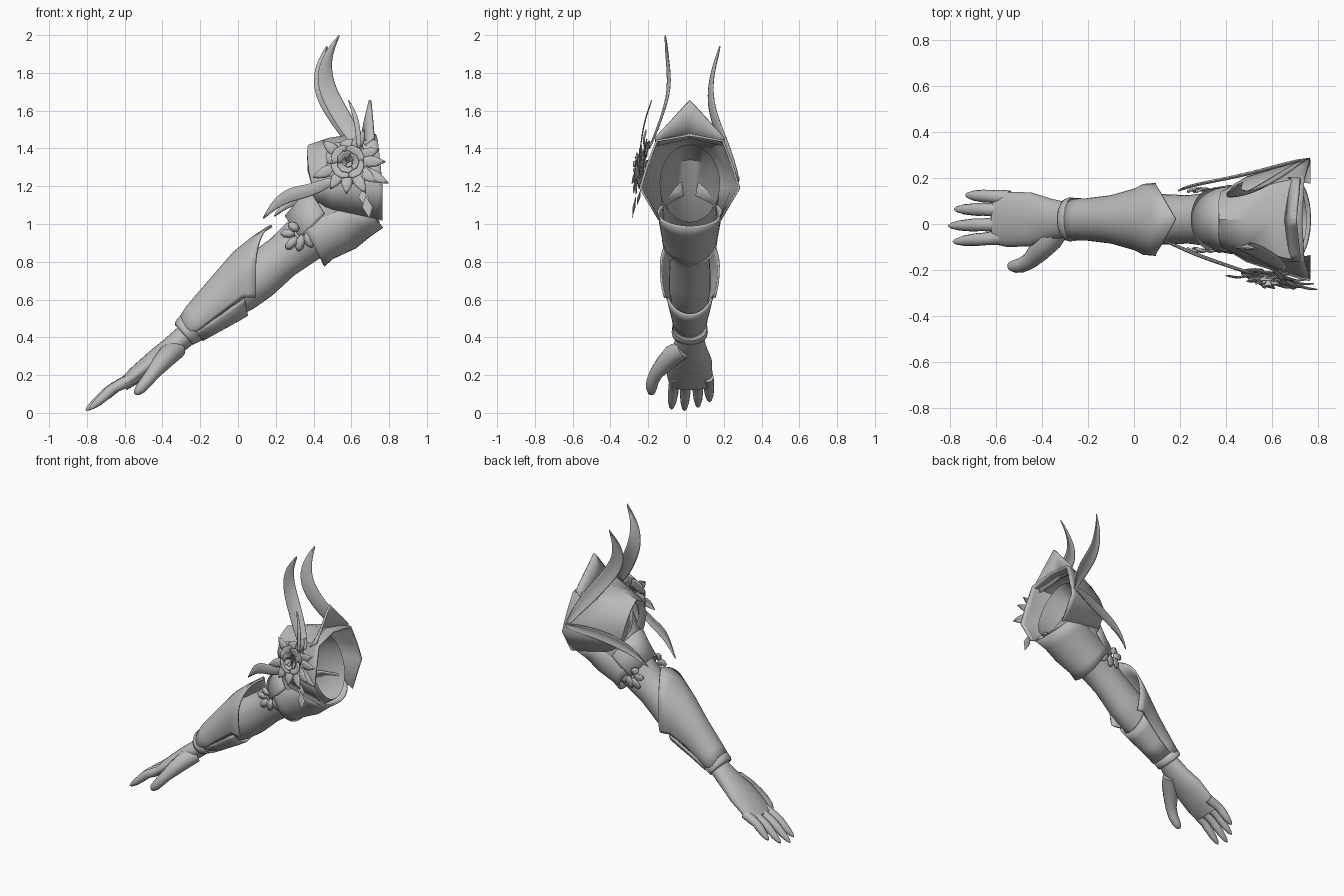
import bpy, bmesh, math
from mathutils import Vector

if "Cube" in bpy.data.objects:
    bpy.data.objects.remove(bpy.data.objects["Cube"])

grey = bpy.data.materials.new("plain grey")
grey.diffuse_color = (0.5, 0.5, 0.5, 1)
grey.use_nodes = True
grey.node_tree.nodes["Principled BSDF"].inputs["Base Color"].default_value = grey.diffuse_color
YC = 0.02


def finish(name, bm, thick=0.0, angle=35, subdiv=0):
    bmesh.ops.recalc_face_normals(bm, faces=bm.faces)
    me = bpy.data.meshes.new(name)
    bm.to_mesh(me)
    bm.free()
    me.materials.append(grey)
    ob = bpy.data.objects.new(name, me)
    bpy.context.collection.objects.link(ob)
    if subdiv:
        ob.modifiers.new("smooth", 'SUBSURF').levels = subdiv
        ob.modifiers["smooth"].render_levels = subdiv
    if thick:
        m = ob.modifiers.new("thickness", 'SOLIDIFY')
        m.thickness, m.offset = thick, 0
    bpy.ops.object.select_all(action='DESELECT')
    bpy.context.view_layer.objects.active = ob
    ob.select_set(True)
    bpy.ops.object.shade_smooth_by_angle(angle=math.radians(angle))
    return ob


def bridge(bm, rows, closed=False):
    for r, q in zip(rows, rows[1:]):
        n = len(r)
        for i in range(n if closed else n - 1):
            j = (i + 1) % n
            bm.faces.new((r[i], r[j], q[j], q[i]))


def shell(name, rings, a0=0, a1=360, segs=28, thick=0.0, caps=(False, False), shape=None, grow=None):
    """Loft of rings: bottom x,z  top x,z  half width. Angle 0 is the top; grow widens the arc per ring."""
    bm = bmesh.new()
    full = a1 - a0 >= 360
    rows = []
    for k, (bx, bz, tx, tz, hw) in enumerate(rings):
        row = []
        g = grow[k] if grow else 0
        for i in range(segs if full else segs + 1):
            a = math.radians(a0 - g + (a1 - a0 + 2 * g) * i / segs)
            c, s = math.cos(a), math.sin(a)
            # widened arcs hang down as straighter side flaps
            w = math.copysign(abs(s) ** .4, s) if g and c < 0 else s
            p = Vector(((bx + tx) / 2 + c * (tx - bx) / 2, YC + hw * w,
                        (bz + tz) / 2 + c * (tz - bz) / 2))
            if shape:
                p.x += shape(k, c, abs(s))
            row.append(bm.verts.new(p))
        rows.append(row)
    bridge(bm, rows, full)
    for flag, row in zip(caps, (rows[0], rows[-1])):
        if flag:
            bm.faces.new(row)
    return finish(name, bm, thick)


def tube(name, pts, segs=12):
    """Rounded finger: points x, y, z, radius."""
    bm = bmesh.new()
    rows = []
    P = [Vector(p[:3]) for p in pts]
    for k, p in enumerate(pts):
        d = (P[min(k + 1, len(P) - 1)] - P[max(k - 1, 0)]).normalized()
        u = d.cross(Vector((0, 1, 0))).normalized()
        v = d.cross(u)
        rows.append([bm.verts.new(P[k] + p[3] * (u * math.cos(t) + v * math.sin(t)))
                     for t in (math.tau * i / segs for i in range(segs))])
    bridge(bm, rows, True)
    bm.faces.new(rows[0])
    bm.faces.new(rows[-1])
    return finish(name, bm, angle=60)


def ribbon(name, pts, across, fold=0.01, thick=0.006, subdiv=2):
    """Folded leaf or feather: points x, y, z, width."""
    bm = bmesh.new()
    w = Vector(across).normalized()
    P = [Vector(p[:3]) for p in pts]
    rows = []
    for k, p in enumerate(pts):
        d = (P[min(k + 1, len(P) - 1)] - P[max(k - 1, 0)]).normalized()
        side = (w - d * w.dot(d)).normalized()
        up = d.cross(side)
        h = max(p[3], 0.003) / 2
        rows.append([bm.verts.new(P[k] + side * h * s + up * fold * (1 - abs(s))) for s in (-1, 0, 1)])
    bridge(bm, rows)
    return finish(name, bm, thick, 50, subdiv)


# bare arm, rounding up into the shoulder and open at its end
shell("arm", [(-.24, .37, -.31, .45, .07), (-.15, .42, -.25, .53, .08),
              (-.02, .50, -.14, .66, .095), (.08, .55, -.05, .77, .11),
              (.18, .62, .06, .84, .11), (.30, .73, .17, .92, .105),
              (.42, .81, .28, 1.03, .12), (.56, .88, .37, 1.18, .138),
              (.67, .95, .45, 1.34, .152), (.75, 1.01, .63, 1.42, .16)], caps=(True, False))

# hand
shell("palm", [(-.23, .37, -.31, .46, .07), (-.33, .29, -.39, .39, .09),
               (-.42, .23, -.47, .325, .117), (-.53, .155, -.57, .235, .12),
               (-.59, .12, -.62, .18, .108)], caps=(True, True))
for label, y0, y1, tx, tz in (("little", .116, .125, -.73, .065), ("ring", .062, .064, -.78, .035),
                              ("middle", .0, -.008, -.805, .018), ("index", -.055, -.077, -.785, .025)):
    a, b = Vector((-.54, y0, .195)), Vector((tx, y1, tz))
    tube(label + "_finger", [(*(a.lerp(b, t) + Vector((0, 0, h))), r) for t, h, r in
                             ((0, -.005, .03), (.3, .01, .03), (.48, .018, .027), (.6, .014, .028),
                              (.82, .002, .022), (.95, -.003, .013), (1, -.004, .004))])
tube("thumb", [(-.32, -.01, .34, .05), (-.365, -.065, .31, .056), (-.41, -.115, .26, .048),
               (-.45, -.158, .21, .037), (-.485, -.178, .165, .033), (-.515, -.183, .13, .029),
               (-.535, -.183, .108, .02), (-.545, -.184, .098, .006)])


# forearm guard with a raised pointed elbow edge and side flaps, and the wrist cuff
def elbow_edge(k, c, s):
    if k == 5:
        return (.18 - .085 * s if c > 0 else .095) - (.1275 + .0525 * c)
    return -.03 * (1 - abs(c)) if k == 4 else 0


shell("forearm_guard", [(-.24, .37, -.32, .48, .088), (-.15, .42, -.27, .56, .085),
                        (-.03, .49, -.15, .70, .10), (.04, .54, -.02, .85, .13),
                        (.06, .55, .08, .93, .148), (.075, .56, .18, .99, .153)],
      a0=-116, a1=116, thick=.012, shape=elbow_edge, grow=(0, 0, 0, 6, 16, 24), segs=32)
shell("wrist_cuff", [(-.24, .365, -.33, .465, .088), (-.23, .37, -.325, .485, .091),
                     (-.19, .39, -.295, .52, .086)], thick=.01)
shell("inner_forearm_plate", [(-.19, .385, -.29, .52, .088), (-.10, .435, -.2, .61, .095),
                              (.0, .49, -.10, .72, .115), (.05, .52, 0, .80, .125)],
      a0=112, a1=248, thick=.012, segs=16)

# upper arm sleeve, pointed on the underside, with a pointed yoke on top
shell("upper_arm_sleeve", [(.455, .78, .27, 1.03, .138), (.50, .82, .33, 1.06, .143),
                           (.62, .875, .42, 1.10, .152), (.70, .94, .50, 1.13, .16),
                           (.765, .985, .64, 1.13, .168)], a0=50, a1=310, thick=.012,
      shape=lambda k, c, s: .03 * (1 - abs(c)) * (k == 0))
shell("shoulder_yoke", [(.42, .80, .25, 1.04, .128), (.50, .84, .315, 1.12, .138),
                        (.57, .88, .365, 1.20, .148)], a0=-85, a1=85, thick=.008)

# shoulder guard: faceted hood, closed at the small end and flaring toward the body
bm = bmesh.new()
rows = []
for half in (((.40, .0, 1.40), (.385, .03, 1.36), (.375, .04, 1.28), (.40, .04, 1.2), (.41, .03, 1.15)),
             ((.375, .0, 1.415), (.37, .065, 1.375), (.38, .115, 1.28), (.40, .125, 1.19), (.42, .11, 1.11)),
             ((.48, .0, 1.45), (.48, .115, 1.40), (.49, .165, 1.29), (.49, .18, 1.19), (.50, .15, 1.08)),
             ((.61, .0, 1.47), (.62, .155, 1.43), (.62, .20, 1.30), (.63, .225, 1.19), (.64, .165, 1.05)),
             ((.70, .0, 1.475), (.71, .175, 1.44), (.72, .222, 1.31), (.735, .258, 1.19), (.74, .165, 1.03)),
             ((.73, .0, 1.47), (.74, .175, 1.44), (.755, .225, 1.31), (.765, .262, 1.19), (.765, .16, 1.02))):
    pts = [(x, YC - y, z) for x, y, z in reversed(half)] + [(x, YC + y, z) for x, y, z in half[1:]]
    rows.append([bm.verts.new(p) for p in pts])
bridge(bm, rows)
finish("shoulder_guard", bm, .012, 40)

# pointed collar plate rising from the hood
bm = bmesh.new()
rows = []
for t, x in ((0, .655), (.5, .675), (1, .70)):
    row = []
    for i in range(-6, 7):
        s = abs(i / 6)
        low = 1.455 - .04 * s
        high = 1.655 - .2 * s
        row.append(bm.verts.new((x + .02 * s, YC + .18 * i / 6, low + t * (high - low))))
    rows.append(row)
bridge(bm, rows)
finish("collar_plate", bm, .014)

# tall curling plumes, the back one sweeping down the side of the hood
ribbon("front_plume", [(.535, -.105, 2.0, 0), (.475, -.10, 1.9, .045), (.455, -.09, 1.8, .08),
                       (.475, -.09, 1.7, .095), (.53, -.115, 1.6, .095), (.59, -.15, 1.5, .09),
                       (.65, -.19, 1.40, .05)], (.9, .15, .3))
ribbon("back_plume", [(.47, .185, 1.94, 0), (.435, .15, 1.84, .055), (.435, .13, 1.74, .085),
                      (.47, .13, 1.65, .095), (.53, .15, 1.56, .095), (.60, .19, 1.46, .09),
                      (.67, .235, 1.36, .07), (.735, .28, 1.24, .02)], (.9, .3, .3))
# trailing feathers along the arm
ribbon("front_feather", [(.135, -.07, 1.03, 0), (.20, -.10, 1.11, .05), (.28, -.135, 1.16, .075),
                         (.38, -.17, 1.175, .065), (.50, -.21, 1.23, .05)], (-.3, 0, 1))
ribbon("back_feather", [(.19, .15, 1.04, 0), (.27, .175, 1.12, .05), (.38, .195, 1.17, .075),
                        (.52, .225, 1.21, .075), (.66, .265, 1.23, .06), (.74, .285, 1.24, .02)], (-.3, 0, 1))

# rose: cupped petals in rings, facing the front
F = Vector((.58, -.215, 1.33))


def on_flower(r, a, out):
    # the flower plane leans with the hood
    x, z = r * math.cos(a), r * math.sin(a)
    return F + Vector((x, -out - .14 * x + .2 * z, z))


for ring, (n, r0, r1, out) in enumerate(((5, .03, .125, .012), (4, .025, .095, .03),
                                         (3, .015, .06, .045), (3, .005, .03, .055))):
    for i in range(n):
        mid = math.tau * (i + .5 * ring) / n
        bm = bmesh.new()
        rows = []
        for t in (0, .4, .8, 1):
            rows.append([bm.verts.new(on_flower((r0 + (r1 - r0) * t) * (1 - .14 * s * s), mid + s * 3.6 / n,
                                                out * t + .012 * (1 - t) + .008 * s))
                         for s in (-1, -.5, 0, .5, 1)])
        bridge(bm, rows)
        finish("rose_petal", bm, .004, 50)

# leaves fanning out behind the rose
for deg, ln in ((-28, .245), (0, .2), (22, .18), (62, .19), (140, .17), (205, .2),
                (238, .17), (268, .17), (300, .19), (325, .19)):
    a = math.radians(deg)
    pts = [(*on_flower(ln * t, a, o), w) for t, o, w in
           ((.3, .0, .03), (.6, .02, .07), (.8, .022, .045), (1, .012, 0))]
    ribbon("rose_leaf", pts, (-math.sin(a), 0, math.cos(a)), .008, .004, 1)
ribbon("tall_leaf", [(.585, -.18, 1.655, 0), (.61, -.2, 1.6, .02), (.635, -.225, 1.52, .03),
                     (.64, -.24, 1.4, .02)], (1, 0, .3), .004, .004)

# hanging diamonds below the rose
for x, y, z, h in ((.685, -.275, 1.09, .06), (.665, -.25, 1.14, .045)):
    bm = bmesh.new()
    top, low = bm.verts.new((x - .01, y + .01, z + h)), bm.verts.new((x + .01, y - .01, z - h))
    loop = [bm.verts.new((x + .028 * c, y + .008 * s, z)) for c, s in ((1, 0), (0, 1), (-1, 0), (0, -1))]
    for i in range(4):
        bm.faces.new((top, loop[i], loop[(i + 1) % 4]))
        bm.faces.new((low, loop[(i + 1) % 4], loop[i]))
    finish("diamond_drop", bm)

# leafy filigree on both sides of the arm
for s in (-1, 1):
    y = YC + s * .13
    for x, z, dx, dz in ((.30, .95, -.07, .0), (.31, .93, -.05, -.06), (.34, .94, -.02, -.08),
                         (.36, .95, .03, -.07), (.37, .97, .07, -.01), (.32, .97, -.05, .03)):
        ribbon("filigree_leaf", [(x, y, z, .02), (x + dx * .4, y + s * .006, z + dz * .4, .045),
                                 (x + dx * .8, y, z + dz * .8, .04), (x + dx, y - s * .008, z + dz, .012)],
               (-dz, 0, dx), .006, .008, 0)
